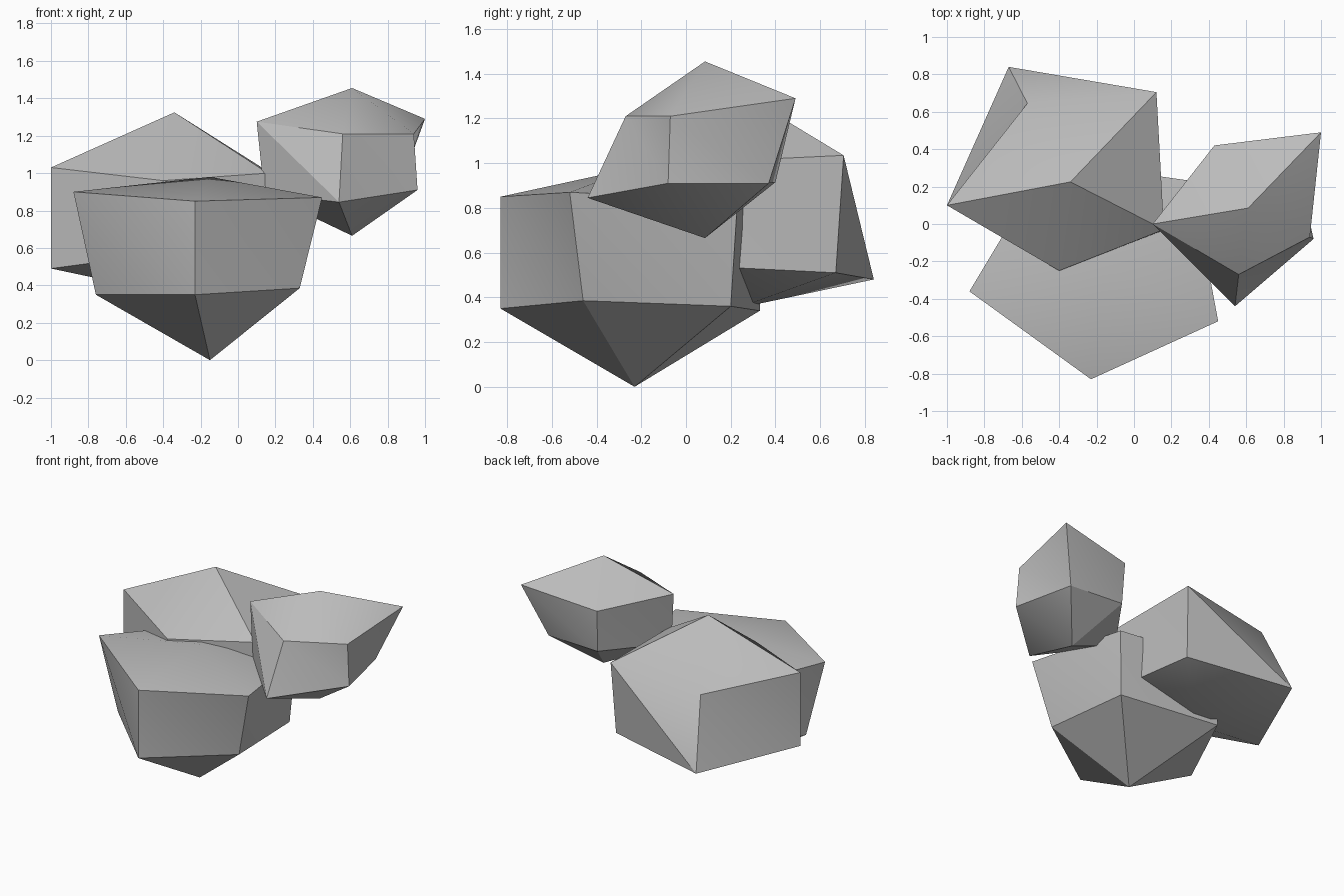
import bpy
import bmesh
import math

cube = bpy.data.objects.get("Cube")
if cube:
    bpy.data.objects.remove(cube, do_unlink=True)

# Single stone colour
stone = bpy.data.materials.new("stone grey")
stone.use_nodes = True
colour = (0.5, 0.5, 0.5, 1.0)
stone.diffuse_color = colour
shader = next(n for n in stone.node_tree.nodes if n.type == "BSDF_PRINCIPLED")
shader.inputs["Base Color"].default_value = colour
shader.inputs["Roughness"].default_value = 0.9


def rock(name, centre, peak, foot, upper, lower):
    """Five-sided boulder: two uneven rings closed by a peak and a foot."""
    bm = bmesh.new()
    top = bm.verts.new((*centre, peak))
    base = bm.verts.new((*centre, foot))
    high = [bm.verts.new(p) for p in upper]
    low = [bm.verts.new(p) for p in lower]
    count = len(high)
    for i in range(count):
        j = (i + 1) % count
        bm.faces.new((top, high[i], high[j]))
        bm.faces.new((high[i], low[j], high[j]))
        bm.faces.new((high[i], low[i], low[j]))
        bm.faces.new((base, low[j], low[i]))
    bmesh.ops.recalc_face_normals(bm, faces=bm.faces[:])
    mesh = bpy.data.meshes.new(name)
    bm.to_mesh(mesh)
    bm.free()
    mesh.materials.append(stone)
    obj = bpy.data.objects.new(name, mesh)
    bpy.context.collection.objects.link(obj)

    # Soften the shallow creases, keep the strong ones
    bpy.ops.object.select_all(action="DESELECT")
    obj.select_set(True)
    bpy.context.view_layer.objects.active = obj
    bpy.ops.object.shade_smooth_by_angle(angle=math.radians(30))
    return obj


# Rings run anticlockwise, starting at the front corner
rock("front_rock", (-0.15, -0.23), 0.98, 0.0,
     upper=[(-0.23, -0.83, 0.85), (0.45, -0.52, 0.87), (0.31, 0.23, 0.83),
            (-0.46, 0.34, 0.83), (-0.88, -0.36, 0.90)],
     lower=[(-0.23, -0.83, 0.35), (0.33, -0.46, 0.385), (0.28, 0.20, 0.36),
            (-0.45, 0.33, 0.34), (-0.76, -0.31, 0.35)])

rock("back_rock", (-0.34, 0.225), 1.325, 0.35,
     upper=[(-0.40, -0.25, 0.96), (0.16, -0.03, 1.00), (0.12, 0.705, 1.035),
            (-0.57, 0.645, 0.96), (-1.0, 0.10, 1.03)],
     lower=[(-0.40, -0.25, 0.57), (0.16, -0.04, 0.545), (0.10, 0.67, 0.51),
            (-0.67, 0.84, 0.48), (-1.0, 0.10, 0.49)])

rock("side_rock", (0.61, 0.085), 1.455, 0.665,
     upper=[(0.56, -0.27, 1.21), (0.94, -0.07, 1.21), (1.0, 0.49, 1.29),
            (0.43, 0.42, 1.22), (0.10, 0.0, 1.275)],
     lower=[(0.54, -0.44, 0.845), (0.96, -0.08, 0.91), (0.86, 0.37, 0.91),
            (0.44, 0.40, 0.915), (0.14, -0.03, 0.89)])
